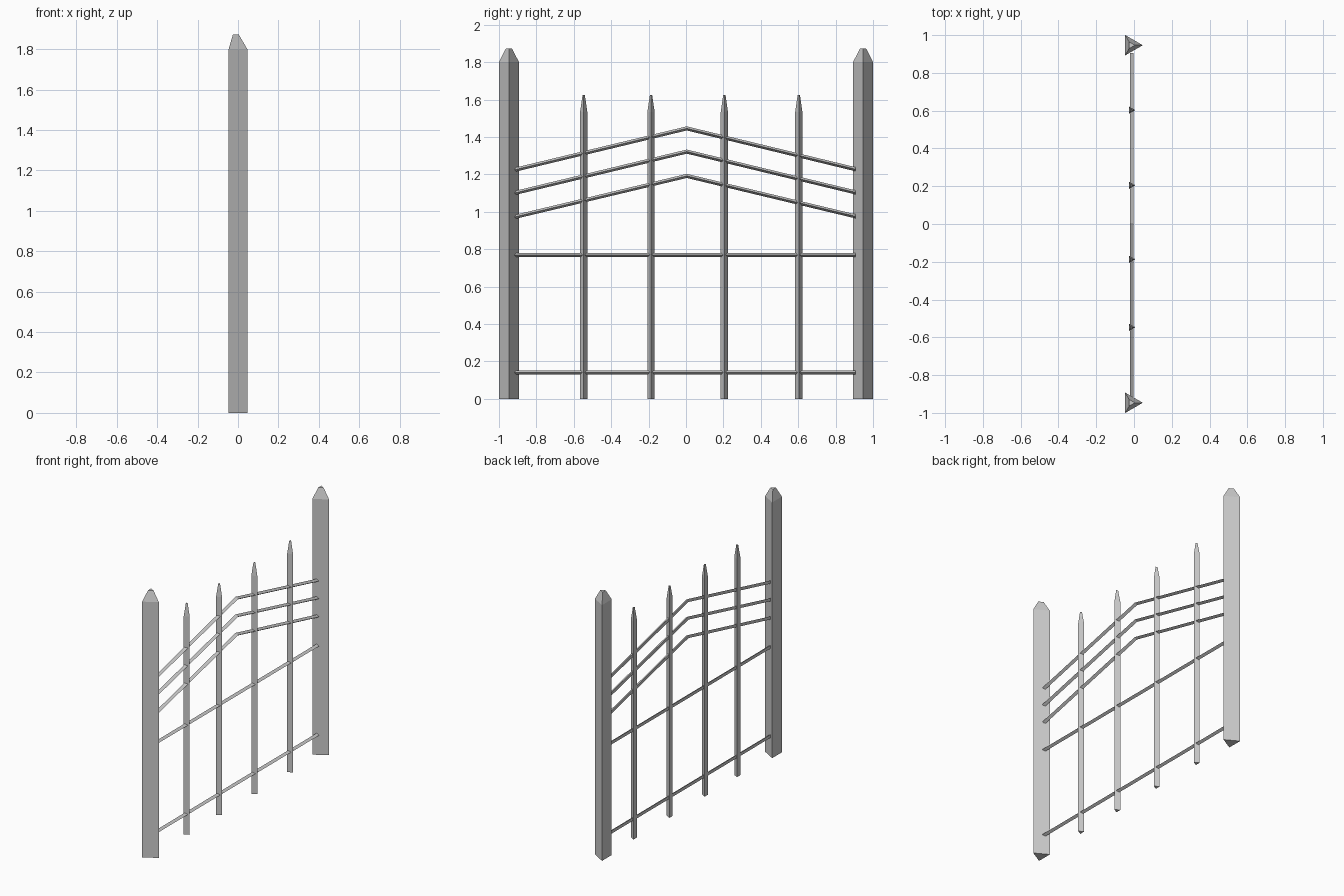
import bpy, bmesh, math

if "Cube" in bpy.data.objects:
    bpy.data.objects.remove(bpy.data.objects["Cube"])

CX = -0.0155  # shared centre line of every three-sided bar


def triangle(radius):
    # equilateral section with its point towards +x
    return [(radius * math.cos(a), radius * math.sin(a))
            for a in (0, math.radians(120), math.radians(240))]


def loft(name, rings):
    # skin a run of matching rings and cap both ends
    bm = bmesh.new()
    loops = [[bm.verts.new(p) for p in ring] for ring in rings]
    for a, b in zip(loops, loops[1:]):
        for i in range(len(a)):
            j = (i + 1) % len(a)
            bm.faces.new((a[i], a[j], b[j], b[i]))
    bm.faces.new(loops[0])
    bm.faces.new(loops[-1])
    bmesh.ops.recalc_face_normals(bm, faces=bm.faces)
    mesh = bpy.data.meshes.new(name)
    bm.to_mesh(mesh)
    bm.free()
    obj = bpy.data.objects.new(name, mesh)
    bpy.context.collection.objects.link(obj)
    return obj


def upright(name, y, radius, shoulder, top, tip):
    levels = ((0, 1), (shoulder, 1), (top, tip))
    loft(name, [[(CX + u * s, y + v * s, z) for u, v in triangle(radius)]
                for z, s in levels])


def rail(name, path, radius=0.0127):
    # vertical sections along the path give a mitred bend
    loft(name, [[(CX + u, y, z + v) for u, v in triangle(radius)]
                for y, z in path])


# End posts
for side, y in (("left", -0.9465), ("right", 0.9465)):
    upright("post_" + side, y, 0.062, 1.8, 1.872, 0.32)

# Pickets
for i, y in enumerate((-0.547, -0.187, 0.205, 0.603)):
    upright(f"picket_{i + 1}", y, 0.0222, 1.535, 1.625, 0.32)

# Level rails
for name, z in (("lower_rail", 0.142), ("middle_rail", 0.77)):
    rail(name, [(-0.917, z), (0.906, z)])

# Peaked rails
for i, (end, peak) in enumerate(((0.973, 1.192), (1.101, 1.322), (1.225, 1.446))):
    rail(f"peaked_rail_{i + 1}", [(-0.915, end), (0.004, peak), (0.906, end + 0.003)])
